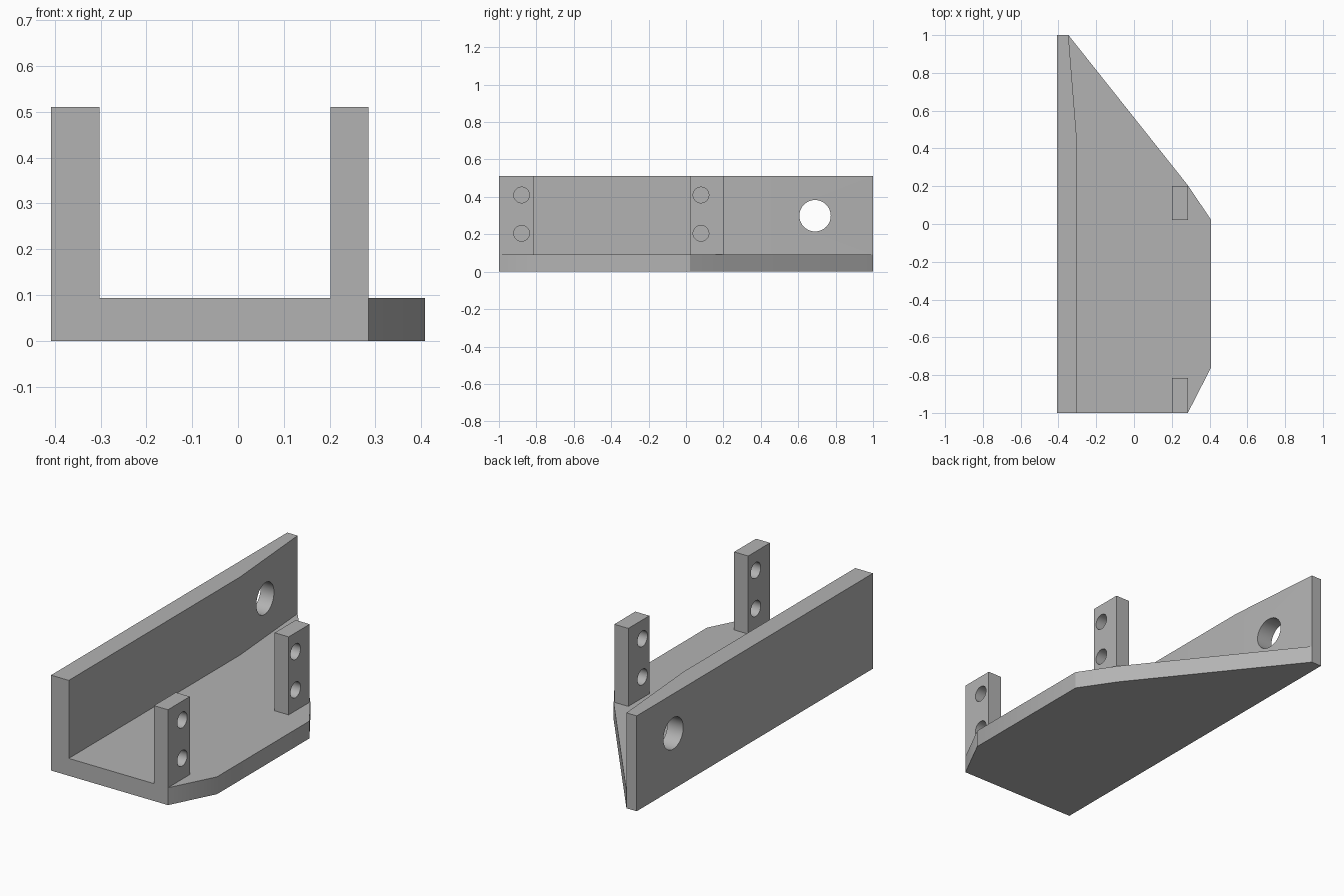
import bpy, bmesh, math

cube = bpy.data.objects.get("Cube")
if cube:
    bpy.data.objects.remove(cube, do_unlink=True)

PLATE_TOP, TOP = 0.093, 0.511
LEFT, RIGHT = -0.408, 0.408
POST_IN, POST_OUT = 0.202, 0.285

grey = bpy.data.materials.new("plain_grey")
grey.use_nodes = True
colour = (0.45, 0.45, 0.45, 1)
grey.diffuse_color = colour
grey.node_tree.nodes["Principled BSDF"].inputs["Base Color"].default_value = colour


def add_object(name, bm):
    bmesh.ops.recalc_face_normals(bm, faces=bm.faces)
    mesh = bpy.data.meshes.new(name)
    bm.to_mesh(mesh)
    bm.free()
    mesh.materials.append(grey)
    obj = bpy.data.objects.new(name, mesh)
    bpy.context.collection.objects.link(obj)
    return obj


def prism(name, outline, bottom, top):
    """Extrude an outline in plan between two heights."""
    bm = bmesh.new()
    face = bm.faces.new([bm.verts.new((x, y, bottom)) for x, y in outline])
    up = bmesh.ops.extrude_face_region(bm, geom=[face])["geom"]
    moved = [v for v in up if isinstance(v, bmesh.types.BMVert)]
    bmesh.ops.translate(bm, verts=moved, vec=(0, 0, top - bottom))
    return add_object(name, bm)


def drill(name, x, y, z, radius):
    """Cylinder along x, used as a cutter."""
    bm = bmesh.new()
    bmesh.ops.create_cone(bm, cap_ends=True, segments=48, radius1=radius,
                          radius2=radius, depth=0.3)
    obj = add_object(name, bm)
    obj.rotation_euler.y = math.pi / 2
    obj.location = (x, y, z)
    obj.hide_render = True
    return obj


def combine(target, other, operation):
    """Apply a boolean and remove the helper."""
    mod = target.modifiers.new("join", 'BOOLEAN')
    mod.operation, mod.solver, mod.object = operation, 'EXACT', other
    bpy.context.view_layer.objects.active = target
    bpy.ops.object.modifier_apply(modifier=mod.name)
    bpy.data.objects.remove(other, do_unlink=True)


# Base plate with tapered back and clipped front corner
bracket = prism("mounting_bracket", [
    (LEFT, -1), (POST_OUT, -1), (RIGHT, -0.76), (RIGHT, 0.022),
    (POST_OUT, 0.205), (-0.347, 1), (LEFT, 1)], 0, PLATE_TOP)

# Long side wall, thinning towards the back
wall = prism("side_wall", [
    (LEFT, -1), (-0.303, -1), (-0.303, 0.45), (-0.347, 1), (LEFT, 1)], 0, TOP)
combine(bracket, wall, 'UNION')

# Two upright posts
for start, end in ((-1, -0.815), (0.022, 0.2)):
    post = prism("post", [(POST_IN, start), (POST_OUT, start),
                          (POST_OUT, end), (POST_IN, end)], 0.04, TOP)
    combine(bracket, post, 'UNION')

# Large hole in the wall, two small holes in each post
combine(bracket, drill("wall_hole", -0.36, 0.69, 0.299, 0.084), 'DIFFERENCE')
for y in (-0.879, 0.08):
    for z in (0.205, 0.41):
        combine(bracket, drill("post_hole", 0.24, y, z, 0.042), 'DIFFERENCE')

# Merge flat regions and keep the hole walls smooth
bm = bmesh.new()
bm.from_mesh(bracket.data)
bmesh.ops.remove_doubles(bm, verts=bm.verts, dist=0.0001)
bmesh.ops.dissolve_limit(bm, angle_limit=math.radians(0.5),
                         verts=bm.verts, edges=bm.edges)
bm.to_mesh(bracket.data)
bm.free()
bpy.ops.object.select_all(action='DESELECT')
bracket.select_set(True)
bpy.context.view_layer.objects.active = bracket
bpy.ops.object.shade_smooth_by_angle(angle=math.radians(30))
